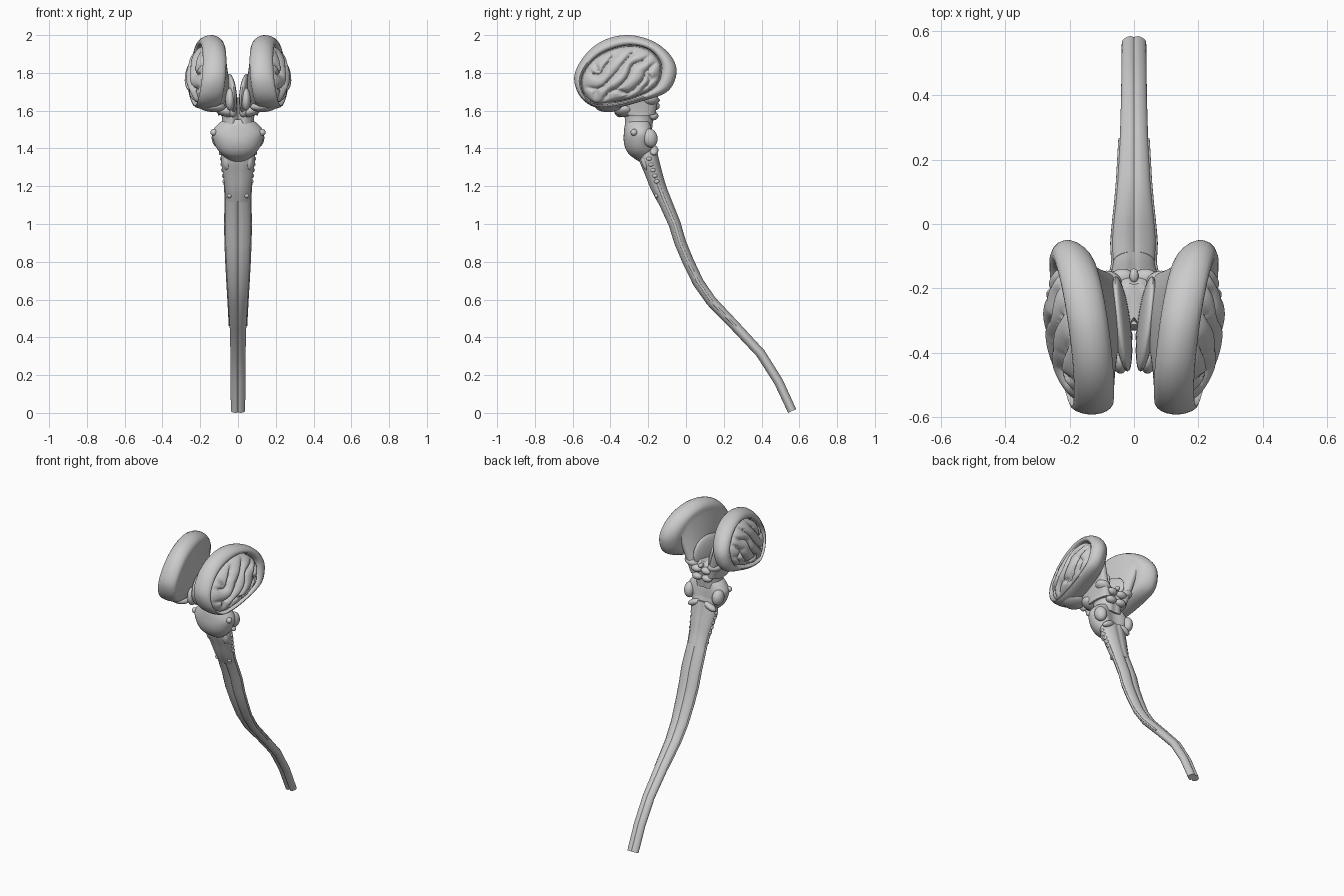
import bpy, math
from mathutils import Vector

if "Cube" in bpy.data.objects:
    bpy.data.objects.remove(bpy.data.objects["Cube"])

N = 96  # points around each hemisphere ring


def make(name, rings, cap=(True, True), mirror=False, angle=50):
    n = len(rings[0])
    verts = [tuple(p) for r in rings for p in r]
    faces = [(k*n+i, k*n+(i+1) % n, (k+1)*n+(i+1) % n, (k+1)*n+i)
             for k in range(len(rings)-1) for i in range(n)]
    if cap[0]:
        faces.append(tuple(reversed(range(n))))
    if cap[1]:
        faces.append(tuple(range((len(rings)-1)*n, len(rings)*n)))
    me = bpy.data.meshes.new(name)
    me.from_pydata(verts, [], faces)
    ob = bpy.data.objects.new(name, me)
    bpy.context.collection.objects.link(ob)
    finish(ob, mirror, angle)
    return ob


def finish(ob, mirror, angle=50):
    import bmesh
    me = ob.data
    bm = bmesh.new()
    bm.from_mesh(me)
    bmesh.ops.recalc_face_normals(bm, faces=bm.faces)
    bm.to_mesh(me)
    bm.free()
    me.polygons.foreach_set("use_smooth", [True]*len(me.polygons))
    me.set_sharp_from_angle(angle=math.radians(angle))
    if mirror:
        m = ob.modifiers.new("mirror", 'MIRROR')
        m.use_mirror_merge = False


def cat(p0, p1, p2, p3, t):
    return 0.5*(2*p1 + (p2-p0)*t + (2*p0-5*p1+4*p2-p3)*t*t + (3*p1-p0-3*p2+p3)*t**3)


def closed_curve(pts):
    p = [Vector(q) for q in pts]
    k, m = len(p), N//len(p)
    return [cat(p[i-1], p[i], p[(i+1) % k], p[(i+2) % k], j/m) for i in range(k) for j in range(m)]


def refine(rows, m):
    r = [Vector(q) for q in rows]
    r = [r[0]] + r + [r[-1]]
    return [cat(*r[i-1:i+3], j/m) for i in range(1, len(r)-2) for j in range(m)] + [r[-1]]


def stem(name, rows, front=0.0, back=0.0, width=0.2, n=48, angle=50):
    # rows: y, z, half width, half depth; midline grooves front and back
    rings = []
    for i, (y, z, a, b) in enumerate(rows):
        p, q = rows[max(i-1, 0)], rows[min(i+1, len(rows)-1)]
        t = Vector((q[0]-p[0], q[1]-p[1])).normalized()
        ring = []
        for j in range(n):
            f = 2*math.pi*j/n
            c, s = math.cos(f), math.sin(f)
            g = back if s > 0 else front
            d = b*s*(1-g*math.exp(-(c/width)**2))
            ring.append((a*c, y-t.y*d, z+t.x*d))
        rings.append(ring)
    return make(name, rings, angle=angle)


def blob(name, loc, size, rot=(0, 0, 0), mirror=True):
    bpy.ops.mesh.primitive_uv_sphere_add(segments=28, ring_count=16, radius=1)
    ob = bpy.context.object
    ob.name = name
    from mathutils import Matrix, Euler
    mat = Matrix.Translation(loc) @ Euler(rot).to_matrix().to_4x4() @ Matrix.Diagonal((*size, 1))
    ob.data.transform(mat)
    finish(ob, mirror)
    return ob


# Hemisphere outlines in side view (y, z)
RIM = closed_curve([(-.05, 1.80), (-.08, 1.89), (-.17, 1.965), (-.30, 2.0), (-.43, 1.975), (-.53, 1.90),
                    (-.59, 1.79), (-.57, 1.69), (-.50, 1.625), (-.40, 1.61), (-.25, 1.645), (-.10, 1.70)])
PIT = closed_curve([(-.13, 1.82), (-.15, 1.88), (-.21, 1.93), (-.31, 1.945), (-.42, 1.915), (-.50, 1.86),
                    (-.55, 1.78), (-.545, 1.70), (-.49, 1.64), (-.40, 1.64), (-.27, 1.67), (-.16, 1.73)])


def plane_x(y, z):
    return 0.17 + 0.15*(y+0.3) - 0.13*(z-1.8)


def lens(q, dx):
    return [Vector((plane_x(*p)+dx, p.x, p.y)) for p in (a.lerp(b, q) for a, b in zip(RIM, PIT))]


# Rounded rim with a funnel on the inner side that narrows to the peduncle
inner = lens(1, -.07)
neck = [Vector((.062-.045*math.sin(f), -.25+.09*math.cos(f), 1.585+.012*math.sin(f)))
        for f in (2*math.pi*i/N for i in range(N))]
funnel = []
for k in range(14):
    t = 1-k/14
    funnel.append([Vector((a.x+(b.x-a.x)*t**1.15, a.y+(b.y-a.y)*t**.9, a.z+(b.z-a.z)*t))
                   for a, b in zip(inner, neck)])
arc = [(1, -.07), (.75, -.068), (.5, -.06), (.28, -.047), (.1, -.028), (.02, -.011), (0, 0), (.02, .012),
       (.1, .029), (.28, .046), (.5, .056), (.7, .057), (.87, .05), (.97, .035), (1, .005)]
make("hemisphere_rim", funnel + [lens(*a) for a in arc], mirror=True)

# Folded outer lobe: a dome with furrows carved along lines (y, z)
FURROWS = [[(-.54, 1.71), (-.43, 1.73), (-.38, 1.80), (-.32, 1.86), (-.25, 1.95)],
           [(-.46, 1.64), (-.36, 1.72), (-.28, 1.83), (-.17, 1.91)],
           [(-.55, 1.80), (-.46, 1.80), (-.40, 1.85), (-.37, 1.94)],
           [(-.36, 1.64), (-.26, 1.71), (-.22, 1.81), (-.12, 1.86)],
           [(-.48, 1.88), (-.46, 1.80)], [(-.24, 1.67), (-.19, 1.76), (-.12, 1.78)],
           [(-.51, 1.63), (-.46, 1.725)], [(-.36, 1.72), (-.30, 1.69)], [(-.22, 1.81), (-.19, 1.76)]]
SEGS = [(Vector(a), Vector(b)) for f in FURROWS for a, b in zip(f, f[1:])]


def furrow_distance(p):
    best = 1.0
    for a, b in SEGS:
        d = b-a
        t = max(0, min(1, (p-a).dot(d)/d.length_squared))
        best = min(best, (p-a-d*t).length)
    return best


mid = Vector((-.34, 1.78))
rings = []
for k in range(41):
    r = 1 - .995*k/40
    ring = []
    for e in PIT:
        p = mid.lerp(e, r*.985)
        w = Vector((p.x+.008*math.sin(45*p.y), p.y+.008*math.sin(50*p.x)))
        h = .012 + .098*(1-r*r)**.42 - .03*math.exp(-furrow_distance(w)/.011)*min(1, 4*(1-r))
        ring.append((plane_x(*p)+h, p.x, p.y))
    rings.append(ring)
make("folded_lobe", rings, cap=(False, True), mirror=True, angle=80)

# Inner nuclei beside the midline, and lumps under the lobes
blob("inner_nucleus", (.038, -.31, 1.69), (.026, .15, .105), (.12, .08, -.12))
blob("inner_nucleus_tip", (.042, -.42, 1.66), (.026, .045, .06))
blob("base_lump", (.14, -.41, 1.625), (.075, .07, .032), (0, -.1, .3))
blob("base_band", (.07, -.33, 1.60), (.055, .05, .03), (0, -.3, 0))
blob("front_stalk", (.028, -.35, 1.60), (.024, .03, .035))
blob("rear_body", (.085, -.19, 1.655), (.05, .045, .03), (0, -.3, 0))

# Midbrain with a cleft between its two front columns
stem("midbrain", refine([(-.25, 1.67, .05, .07), (-.25, 1.64, .08, .09), (-.25, 1.60, .092, .09),
                         (-.25, 1.56, .085, .082), (-.25, 1.50, .09, .075)], 5),
     front=.45, back=.12, width=.22)
for z, y in ((1.625, -.165), (1.572, -.172)):
    blob("rear_hillock", (.036, y, z), (.036, .026, .023))
blob("pineal_knob", (0, -.16, 1.655), (.014, .022, .014), mirror=False)

# Pons with its side stumps
stem("pons", refine([(-.25, 1.548, .07, .06), (-.25, 1.535, .10, .076), (-.245, 1.485, .137, .088),
                     (-.24, 1.43, .126, .09), (-.22, 1.385, .098, .075), (-.205, 1.35, .06, .05)], 6),
     front=.04, back=.4, width=.5)
blob("side_stump", (.105, -.19, 1.455), (.034, .04, .05), (.2, 0, .3))
blob("side_nerve_root", (.128, -.275, 1.485), (.018, .018, .018))
blob("lower_rear_ridge", (.06, -.17, 1.39), (.045, .024, .02), (0, .45, 0))

# Medulla and its small nerve roots
stem("medulla", refine([(-.21, 1.40, .085, .055), (-.195, 1.34, .09, .053), (-.175, 1.28, .082, .048),
                        (-.148, 1.20, .07, .043), (-.117, 1.13, .064, .038)], 5),
     front=.14, back=.15, width=.14)
blob("medulla_olive", (.058, -.215, 1.325), (.022, .02, .042), (.25, 0, 0))
for i in range(5):
    z = 1.345-.03*i
    blob("nerve_root", (.086-.0035*i, -.195+.01*i, z), (.01, .014, .011))
blob("low_nerve_root", (.045, -.155, 1.15), (.014, .012, .012))

# Spinal cord with front and back grooves
cord = [(-.12, 1.14, .066, .038), (-.06, 1.0, .069, .034), (-.03, .90, .067, .033), (.012, .80, .063, .032),
        (.065, .69, .057, .031), (.135, .59, .051, .030), (.26, .46, .044, .028), (.395, .315, .040, .027),
        (.49, .165, .039, .026), (.562, .01, .038, .025)]
stem("spinal_cord", cord, front=.35, back=.22, width=.16, n=40, angle=35)

# Fine ridge down each side of the cord
ridge = []
for y, z, a, b in [(-.165, 1.26, .074, 0)] + cord[:7]:
    ridge.append([(a-.001+.006*math.cos(f), y+.008*math.sin(f), z) for f in
                  (2*math.pi*i/10 for i in range(10))])
make("side_ridge", ridge, mirror=True)
